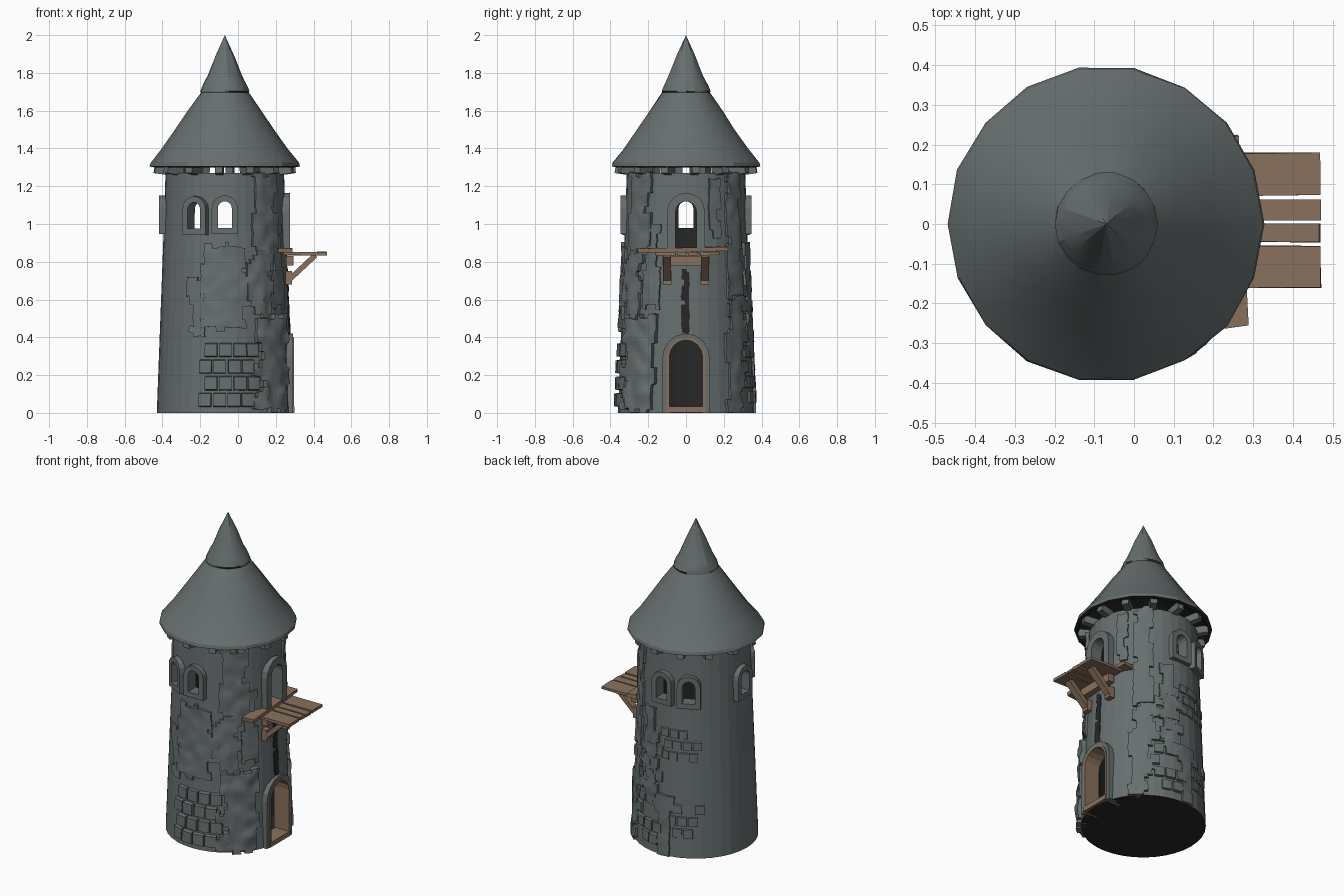
import bpy, bmesh, math, random
from mathutils import Vector, noise

if "Cube" in bpy.data.objects:
    bpy.data.objects.remove(bpy.data.objects["Cube"])

random.seed(4)
CX, CY = -0.07, 0.0


def mat(name, rgb):
    m = bpy.data.materials.new(name)
    m.diffuse_color = (*rgb, 1)
    m.use_nodes = True
    m.node_tree.nodes["Principled BSDF"].inputs["Base Color"].default_value = m.diffuse_color
    return m


STONE = mat("grey stone", (0.135, 0.158, 0.158))
WOOD = mat("brown wood", (0.25, 0.165, 0.11))
DARK = mat("dark interior", (0.02, 0.02, 0.02))


def finish(bm, name, m, smooth=None):
    bmesh.ops.recalc_face_normals(bm, faces=bm.faces)
    me = bpy.data.meshes.new(name)
    bm.to_mesh(me)
    bm.free()
    me.materials.append(m)
    ob = bpy.data.objects.new(name, me)
    bpy.context.collection.objects.link(ob)
    if smooth:
        bpy.ops.object.select_all(action='DESELECT')
        ob.select_set(True)
        bpy.context.view_layer.objects.active = ob
        bpy.ops.object.shade_smooth_by_angle(angle=math.radians(smooth))
    return ob


def wall_r(z):
    """Outer wall radius at height z."""
    return 0.36 - 0.034 * min(z, 0.9) / 0.9 - 0.012 * max(0, z - 0.9) / 0.36


def polar(r, deg, z):
    a = math.radians(deg)
    return Vector((CX + r * math.cos(a), CY + r * math.sin(a), z))


def lathe(name, prof, n, m, smooth=None, wobble=0.0):
    bm = bmesh.new()
    rings = []
    for r, z in prof:
        if r < 1e-4:
            rings.append([bm.verts.new(polar(0, 0, z))])
        else:
            rings.append([bm.verts.new(polar(r + random.uniform(-wobble, wobble), 360 * i / n, z))
                          for i in range(n)])
    for a, b in zip(rings, rings[1:]):
        for i in range(n):
            j = (i + 1) % n
            vs = [a[i % len(a)], a[j % len(a)], b[j % len(b)], b[i % len(b)]]
            bm.faces.new(list(dict.fromkeys(vs)))
    return finish(bm, name, m, smooth)


def arch(w, z0, z1, n=8):
    """Arch outline in (tangent, z), half width w."""
    s = z1 - w
    return [(w, z0)] + [(w * math.cos(math.pi * i / n), s + w * math.sin(math.pi * i / n))
                        for i in range(n + 1)] + [(-w, z0)]


def at(deg, t, r, z):
    a = math.radians(deg)
    return Vector((CX + r * math.cos(a) - t * math.sin(a), CY + r * math.sin(a) + t * math.cos(a), z))


def arch_prism(name, deg, w, z0, z1, r0, r1):
    bm = bmesh.new()
    p = arch(w, z0, z1)
    a = [bm.verts.new(at(deg, t, r0, z)) for t, z in p]
    b = [bm.verts.new(at(deg, t, r1, z)) for t, z in p]
    bm.faces.new(a)
    bm.faces.new(b)
    for i in range(len(p)):
        j = (i + 1) % len(p)
        bm.faces.new((a[i], a[j], b[j], b[i]))
    return finish(bm, name, STONE)


def arch_frame(name, deg, w, z0, z1, thick, r0, r1, m, sill=True):
    bm = bmesh.new()
    pi = arch(w, z0, z1)
    po = arch(w + thick, z0 - (thick if sill else 0), z1 + thick)
    rows = [[bm.verts.new(at(deg, t, r, z)) for t, z in p]
            for p, r in ((pi, r0), (pi, r1), (po, r1), (po, r0))]
    n = len(pi)
    for k in range(4):
        a, b = rows[k], rows[(k + 1) % 4]
        for i in range(n if sill else n - 1):
            j = (i + 1) % n
            bm.faces.new((a[i], a[j], b[j], b[i]))
    if not sill:
        for e in (0, -1):
            bm.faces.new([row[e] for row in rows])
    return finish(bm, name, m)


def box(name, c, size, m, rot=(0, 0, 0), jitter=0.0):
    bm = bmesh.new()
    bmesh.ops.create_cube(bm, size=1)
    for v in bm.verts:
        v.co = Vector([v.co[i] * size[i] + random.uniform(-jitter, jitter) for i in range(3)])
    ob = finish(bm, name, m)
    ob.location, ob.rotation_euler = c, rot
    return ob


def patch(name, a0, a1, z0, z1, thick, seed, m=STONE, cover=0.25, cell=0.022):
    """Ragged raised shell of plaster following the wall."""
    bm = bmesh.new()
    na = max(3, round(math.radians(a1 - a0) * 0.34 / cell))
    nz = max(3, round((z1 - z0) / cell))
    grid = {}
    for i in range(na + 1):
        for j in range(nz + 1):
            a, z = a0 + (a1 - a0) * i / na, z0 + (z1 - z0) * j / nz
            k = noise.noise(Vector((a * 0.12, z * 14, seed)))
            q = noise.noise(Vector((a * 0.3, z * 30, seed + 9)))
            grid[i, j] = bm.verts.new(polar(wall_r(z) + thick * (0.75 + 0.5 * k), a + 1.5 * q,
                                            max(0, z + 0.012 * k)))
    for i in range(na):
        for j in range(nz):
            u = abs((i + 0.5) / na * 2 - 1)
            v = abs((j + 0.5) / nz * 2 - 1)
            h = noise.noise(Vector((i * 0.33, j * 0.25, seed * 3.7)))
            if 1 - max(u ** 2, v ** 6) + h * 0.9 > cover:
                bm.faces.new((grid[i, j], grid[i + 1, j], grid[i + 1, j + 1], grid[i, j + 1]))
    bmesh.ops.delete(bm, geom=[v for v in bm.verts if not v.link_faces], context='VERTS')
    ext = bmesh.ops.extrude_face_region(bm, geom=bm.faces[:], use_keep_orig=True)
    for v in [g for g in ext["geom"] if isinstance(g, bmesh.types.BMVert)]:
        d = Vector((v.co.x - CX, v.co.y - CY, 0)).normalized()
        v.co -= d * (thick * 1.3 + 0.012)
    return finish(bm, name, m, 35)


def bricks(name, a0, a1, z0, rows, h, thick, cols, skip=0.1):
    """Courses of raised curved stones."""
    bm = bmesh.new()
    step = (a1 - a0) / cols
    for r in range(rows):
        for c in range(cols):
            if random.random() < skip:
                continue
            b0 = a0 + step * (c + 0.4 * (r % 2)) + random.uniform(0, 1)
            b1 = b0 + step - 1.6
            zb, zt = z0 + r * h, z0 + (r + 1) * h - 0.01
            t = thick * random.uniform(0.6, 1.1)
            rows4 = [[bm.verts.new(polar(wall_r(z) + d, b, z)) for b in (b0, (b0 + b1) / 2, b1)]
                     for z, d in ((zb, -0.01), (zb + 0.006, t), (zt - 0.006, t), (zt, -0.01))]
            for k in range(4):
                p, q = rows4[k], rows4[(k + 1) % 4]
                for i in range(2):
                    bm.faces.new((p[i], p[i + 1], q[i + 1], q[i]))
            for e in (0, 2):
                bm.faces.new([row[e] for row in rows4])
    return finish(bm, name, STONE)


# Hollow tower wall with floor
zs = [0, 0.15, 0.3, 0.45, 0.6, 0.75, 0.9, 1.08, 1.27]
tower = lathe("tower_wall", [(0, 0)] + [(wall_r(z), z) for z in zs]
              + [(0.27, 1.27), (0.285, 0.02), (0, 0.02)], 36, STONE)

# Openings: angle, half width, bottom, top
windows = [(270, 0.037, 0.98, 1.12), (242, 0.037, 0.975, 1.115), (90, 0.037, 0.98, 1.12),
           (118, 0.037, 0.975, 1.115), (180, 0.04, 0.98, 1.12)]
cuts = [arch_prism("window_cutter", d, w, a, b, 0.2, 0.5) for d, w, a, b in windows]
cuts.append(arch_prism("balcony_door_cutter", 0, 0.055, 0.86, 1.12, 0.2, 0.5))
cuts.append(arch_prism("door_cutter", 0, 0.1, 0.022, 0.40, 0.2, 0.5))
for c in cuts:
    mod = tower.modifiers.new("opening", 'BOOLEAN')
    mod.operation, mod.solver, mod.object = 'DIFFERENCE', 'EXACT', c
bpy.context.view_layer.update()
cut_mesh = bpy.data.meshes.new_from_object(tower.evaluated_get(bpy.context.evaluated_depsgraph_get()))
tower.modifiers.clear()
tower.data = cut_mesh
for c in cuts:
    bpy.data.objects.remove(c)
cut_mesh.materials.clear()
cut_mesh.materials.append(STONE)
cut_mesh.materials.append(DARK)
for p in cut_mesh.polygons:
    out = Vector((p.center.x - CX, p.center.y - CY, 0))
    inside = out.length < 0.288 and p.normal.dot(out) < -0.2
    p.material_index = 1 if inside or p.center.z < 0.021 and abs(p.normal.z) > 0.9 else 0

# Stone window surrounds, balcony doorway, wooden door lining
for d, w, a, b in windows:
    arch_frame("window_surround", d, w, a, b, 0.032, 0.29, 0.348, STONE)
arch_frame("balcony_doorway_surround", 0, 0.055, 0.86, 1.12, 0.045, 0.28, 0.345, STONE, False)
arch_frame("door_surround", 0, 0.1, 0.0, 0.395, 0.025, 0.30, 0.362, STONE, False)
arch_frame("door_lining", 0, 0.088, 0.0, 0.385, 0.014, 0.26, 0.366, WOOD, False)
box("door_sill", (0.25, 0, 0.018), (0.1, 0.2, 0.03), WOOD)

# Roof with collar and spire
roof = lathe("roof", [(0.0, 1.66), (0.375, 1.30), (0.398, 1.305), (0.393, 1.325), (0.332, 1.40),
                      (0.262, 1.50), (0.195, 1.60), (0.128, 1.695), (0.130, 1.705), (0.118, 1.735),
                      (0.105, 1.76), (0.092, 1.785), (0.05, 1.89), (0.0, 2.0)], 18, STONE, 20, 0.002)
roof.data.materials.append(DARK)
for p in roof.data.polygons:
    if p.normal.z < -0.2:
        p.material_index = 1

# Rafter ends under the eave
for i in range(14):
    d = 360 * i / 14 + 8
    box("rafter_end", polar(0.325, d, 1.285), (0.10, 0.04, 0.045), STONE,
        (0, math.radians(-8), math.radians(d)))

# Balcony planks, cross board and braces
for y0, y1, x1 in ((-0.16, -0.055, 0.47), (-0.045, 0.0, 0.468), (0.01, 0.06, 0.47), (0.072, 0.178, 0.468)):
    box("balcony_plank", ((0.24 + x1) / 2, (y0 + y1) / 2, 0.843), (x1 - 0.24, y1 - y0, 0.018), WOOD, jitter=0.002)
box("balcony_cross_board", (0.238, -0.02, 0.865), (0.075, 0.48, 0.02), WOOD, (0.02, 0, 0.06), 0.004)
box("balcony_beam", (0.275, 0, 0.805), (0.04, 0.25, 0.05), WOOD)
for y in (-0.1, 0.1):
    box("balcony_brace", (0.335, y, 0.765), (0.205, 0.042, 0.028), WOOD, (0, math.radians(-43), 0))
    box("brace_foot", (0.268, y, 0.715), (0.035, 0.045, 0.07), WOOD)

# Crack above the door
patch("wall_crack", -4, 3, 0.42, 0.80, 0.004, 6, DARK, 0.3, 0.012)
patch("crack_wood", -3, 5, 0.40, 0.56, 0.003, 8, WOOD, 0.5, 0.012)

# Ragged plaster: start angle, end angle, bottom, top, thickness, seed
for i, (a0, a1, z0, z1, t, s) in enumerate((
        (248, 296, 0.43, 0.90, 0.02, 1), (234, 256, 0.40, 0.72, 0.013, 2),
        (294, 334, 0.0, 0.52, 0.038, 3), (290, 318, 0.5, 0.86, 0.025, 4),
        (296, 326, 0.84, 1.27, 0.022, 5), (318, 336, 0.55, 1.0, 0.012, 11),
        (36, 62, 0.0, 0.62, 0.02, 12), (40, 60, 0.6, 1.27, 0.02, 13),
        (66, 84, 0.3, 0.9, 0.018, 14), (22, 34, 0.9, 1.26, 0.014, 15),
        (84, 104, 0.0, 0.4, 0.016, 16))):
    patch("plaster_patch_%d" % i, a0, a1, z0, z1, t, s)

# Exposed stone courses
bricks("front_stones", 248, 296, 0.03, 4, 0.088, 0.024, 4, 0.0)
bricks("back_stones", 92, 134, 0.12, 3, 0.075, 0.009, 4, 0.25)
bricks("upper_back_stones", 88, 128, 0.60, 3, 0.07, 0.009, 4, 0.3)
bricks("side_stones", 56, 88, 0.05, 9, 0.08, 0.015, 3, 0.25)
